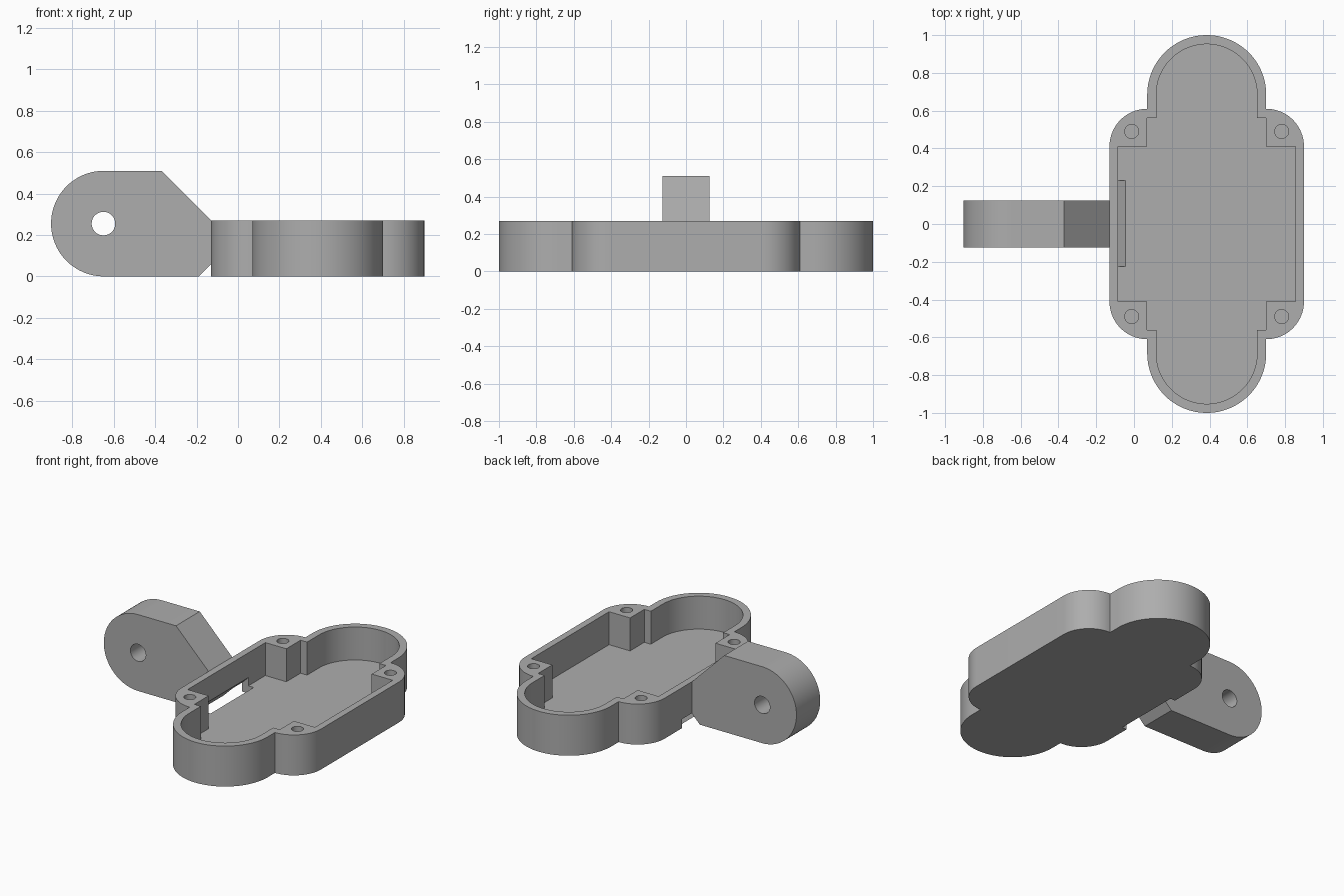
import bpy, bmesh
from math import sin, cos, pi
from mathutils import Vector

if "Cube" in bpy.data.objects:
    bpy.data.objects.remove(bpy.data.objects["Cube"])

grey = bpy.data.materials.new("light grey")
grey.use_nodes = True
colour = (0.42, 0.42, 0.42, 1)
grey.diffuse_color = colour
grey.node_tree.nodes["Principled BSDF"].inputs["Base Color"].default_value = colour

TRAY_X = 0.385   # centre line of the tray
HEIGHT = 0.27
FLOOR = 0.05


def arc(cx, cy, r, start, end, steps=20):
    return [(cx + r * cos(start + (end - start) * i / steps),
             cy + r * sin(start + (end - start) * i / steps)) for i in range(steps + 1)]


def four_way(quarter):
    """Mirror a quarter outline, running from +x round to +y, into a closed loop."""
    loop = quarter + [(-x, y) for x, y in reversed(quarter)]
    loop += [(-x, -y) for x, y in quarter] + [(x, -y) for x, y in reversed(quarter)]
    clean = []
    for p in loop:
        if not clean or (Vector(p) - Vector(clean[-1])).length > 1e-4:
            clean.append(p)
    return clean


def prism(name, outline, low, high, place):
    """Extrude an outline from low to high; place maps (u, v, depth) to a position."""
    bm = bmesh.new()
    base = bm.faces.new([bm.verts.new(place(u, v, low)) for u, v in outline])
    top = bmesh.ops.extrude_face_region(bm, geom=[base])["geom"]
    shift = Vector(place(0, 0, high)) - Vector(place(0, 0, low))
    bmesh.ops.translate(bm, vec=shift, verts=[v for v in top if isinstance(v, bmesh.types.BMVert)])
    bmesh.ops.recalc_face_normals(bm, faces=bm.faces)
    mesh = bpy.data.meshes.new(name)
    bm.to_mesh(mesh)
    bm.free()
    mesh.materials.append(grey)
    obj = bpy.data.objects.new(name, mesh)
    bpy.context.collection.objects.link(obj)
    return obj


def upright(u, v, d):
    return (TRAY_X + u, v, d)


def sideways(u, v, d):
    return (u, d, v)


def cut(target, cutter):
    bpy.context.view_layer.objects.active = target
    mod = target.modifiers.new("cut", "BOOLEAN")
    mod.operation = "DIFFERENCE"
    mod.solver = "EXACT"
    mod.object = cutter
    bpy.ops.object.modifier_apply(modifier=mod.name)
    bpy.data.objects.remove(cutter)


# Tray body: rounded middle with a round lobe at each end
outer = arc(0.315, 0.41, 0.2, 0, pi / 2) + arc(0, 0.685, 0.315, 0, pi / 2, 32)
tray = prism("tray", four_way(outer), 0, HEIGHT, upright)

# Cavity, stepped around the corner screw posts
inner = [(0.47, 0.41), (0.315, 0.41), (0.315, 0.56), (0.267, 0.56)]
inner += arc(0, 0.685, 0.267, 0, pi / 2, 32)
cut(tray, prism("cavity_cutter", four_way(inner), FLOOR, HEIGHT + 0.1, upright))

# Screw holes in the four posts
for sx in (-1, 1):
    for sy in (-1, 1):
        ring = arc(sx * 0.397, sy * 0.49, 0.037, 0, 2 * pi, 28)[:-1]
        cut(tray, prism("screw_cutter", ring, FLOOR, HEIGHT + 0.1, upright))

# Slanted strap slot through the foot of the left wall
slot = [(-0.145, -0.05), (-0.045, FLOOR), (-0.045, 0.11), (-0.08, 0.11), (-0.24, -0.05)]
cut(tray, prism("slot_cutter", slot, -0.225, 0.23, sideways))

# Mounting arm with a round end, a sloped shoulder and a pivot hole
side = arc(-0.648, 0.255, 0.255, pi / 2, 3 * pi / 2, 40)
side += [(-0.19, 0), (-0.13, 0.06), (-0.13, HEIGHT), (-0.37, 0.51)]
arm = prism("mounting_arm", side, -0.125, 0.125, sideways)
pivot = arc(-0.65, 0.255, 0.057, 0, 2 * pi, 36)[:-1]
cut(arm, prism("pivot_cutter", pivot, -0.3, 0.3, sideways))

# Smooth the curved walls, keep the edges sharp
bpy.ops.object.select_all(action="DESELECT")
for part in (tray, arm):
    part.select_set(True)
bpy.context.view_layer.objects.active = tray
bpy.ops.object.shade_smooth_by_angle(angle=pi / 6)
